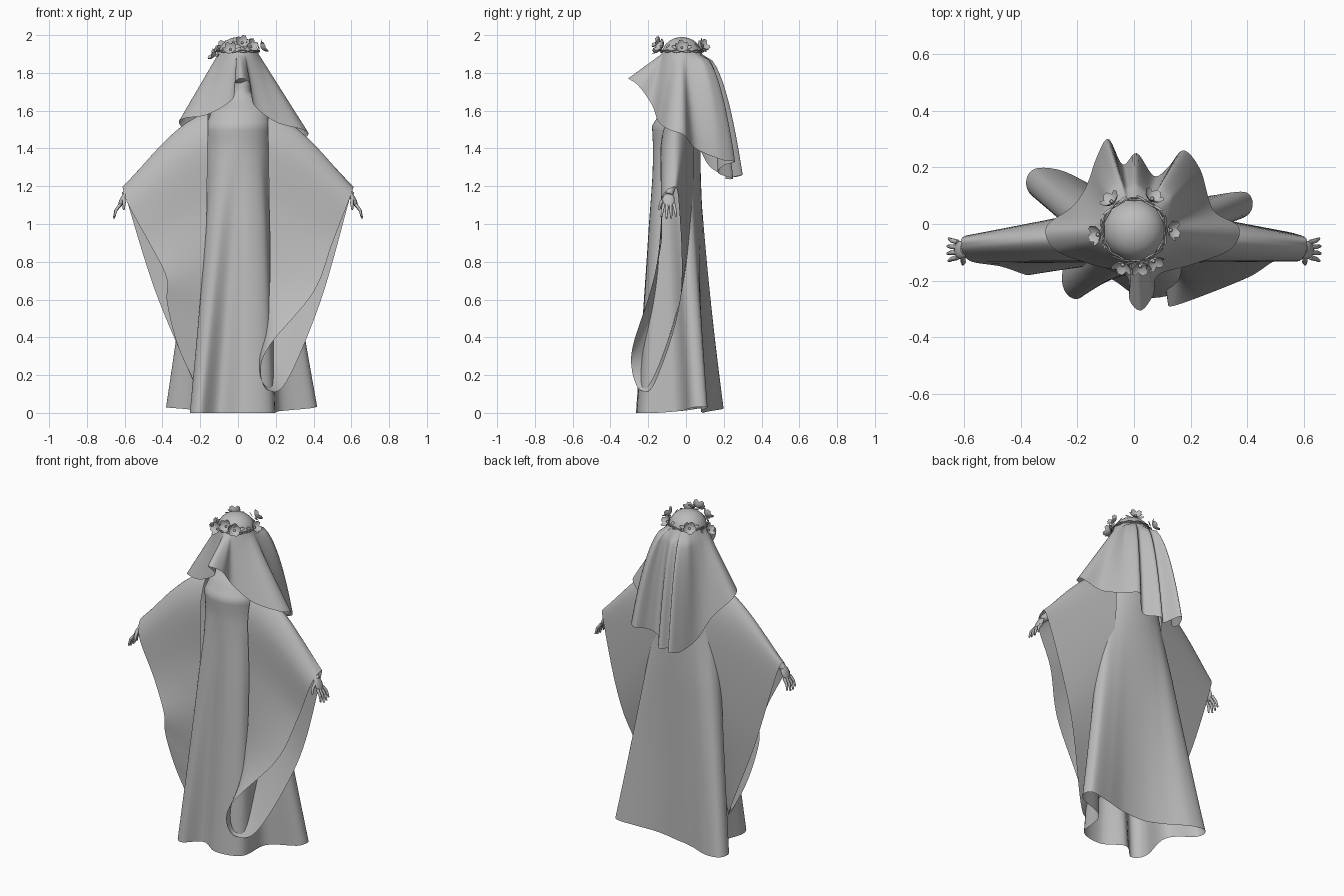
import bpy, bmesh, math
from mathutils import Vector, Matrix

if "Cube" in bpy.data.objects:
    bpy.data.objects.remove(bpy.data.objects["Cube"])

grey = bpy.data.materials.new("stone grey")
grey.use_nodes = True
grey.diffuse_color = (0.5, 0.5, 0.5, 1)
grey.node_tree.nodes["Principled BSDF"].inputs["Base Color"].default_value = grey.diffuse_color


def finish(name, bm, angle=60):
    bmesh.ops.recalc_face_normals(bm, faces=bm.faces)
    mesh = bpy.data.meshes.new(name)
    bm.to_mesh(mesh)
    bm.free()
    mesh.materials.append(grey)
    obj = bpy.data.objects.new(name, mesh)
    bpy.context.collection.objects.link(obj)
    bpy.ops.object.select_all(action='DESELECT')
    bpy.context.view_layer.objects.active = obj
    obj.select_set(True)
    bpy.ops.object.shade_smooth_by_angle(angle=math.radians(angle))


def smooth_loop(points, steps=8):
    """Closed smooth curve through the control points."""
    pts = [Vector(p) for p in points]
    out = []
    for i in range(len(pts)):
        a, b, c, d = (pts[(i + k) % len(pts)] for k in (-1, 0, 1, 2))
        for j in range(steps):
            t = j / steps
            out.append(b + (c - a) * t / 2 + (2 * a - 5 * b + 4 * c - d) * t**2 / 2
                       + (3 * b - a - 3 * c + d) * t**3 / 2)
    return out


def loft(bm, rings, cap_start=False, cap_end=False):
    rows = [[bm.verts.new(p) for p in ring] for ring in rings]
    n = len(rows[0])
    for low, high in zip(rows, rows[1:]):
        for i in range(n):
            k = (i + 1) % n
            bm.faces.new((low[i], low[k], high[k], high[i]))
    if cap_start:
        bm.faces.new(rows[0][::-1])
    if cap_end:
        bm.faces.new(rows[-1])


def tube(bm, path, radii, sides=10):
    path = [Vector(p) for p in path]
    rings = []
    for i, p in enumerate(path):
        along = path[min(i + 1, len(path) - 1)] - path[max(i - 1, 0)]
        turn = along.to_track_quat('Z', 'Y')
        rings.append([p + turn @ Vector((math.cos(a), math.sin(a), 0)) * radii[i]
                      for a in (math.tau * k / sides for k in range(sides))])
    loft(bm, rings, True, True)


def ball(bm, centre, size, turn=Matrix(), detail=16):
    bmesh.ops.create_uvsphere(bm, u_segments=detail, v_segments=detail // 2, radius=1,
                              matrix=Matrix.Translation(centre) @ turn @ Matrix.Diagonal((*size, 1)))


# Gown: oval body that opens into a wavy hem, flaring from higher up at the back
hem = smooth_loop([(.40, .03, 0), (.40, .11, 0), (.27, .10, 0), (.14, .08, 0), (0, .09, 0),
                   (-.13, .13, 0), (-.26, .19, 0), (-.36, .19, 0), (-.37, .11, 0), (-.23, 0, 0),
                   (-.255, -.2, 0), (-.2, -.265, 0), (-.1, -.19, 0), (.03, -.26, 0),
                   (.18, -.22, 0), (.22, -.04, 0)])
# height, half width, half depth, centre y
body = [(0, .18, .13, -.05), (1.0, .175, .13, -.05), (1.25, .165, .125, -.05), (1.42, .165, .125, -.05),
        (1.52, .17, .125, -.055), (1.6, .15, .095, -.035), (1.66, .085, .06, -.01),
        (1.7, .045, .045, 0), (1.8, .04, .04, 0)]
rings = []
for lower, upper in zip(body, body[1:]):
    steps = 12 if lower[0] == 0 else 4
    for j in range(steps):
        z, rx, ry, cy = Vector(lower).lerp(Vector(upper), j / steps)
        ring = []
        for i, h in enumerate(hem):
            a = math.tau * i / len(hem)
            rear = min(1, max(0, h.y + .15) / .2)
            flare = max(0, 1 - z / (1.4 + .13 * rear)) ** 1.05
            oval = Vector((rx * math.cos(a) + .1 * max(0, z - 1.5), cy + ry * math.sin(a), z))
            p = oval.lerp(h, flare)
            p.z = z + .03 * flare ** 4 * rear * abs(h.x) / .4
            ring.append(p)
        rings.append(ring)
bm = bmesh.new()
loft(bm, rings, cap_end=True)
finish("gown", bm)

# Bell sleeves: armhole loop lofted out to the long open cuff
shoulder = [(.16, -.04, 1.6), (.16, -.13, 1.45), (.165, -.13, 1.1), (.17, -.15, .75)]
back_seam = [(.19, .02, .9), (.16, .04, 1.4)]
left_hole = shoulder + [(.15, -.19, .45), (.11, -.2, .32), (.1, -.17, .24), (.16, -.06, .5)] + back_seam
right_hole = shoulder + [(.19, -.13, .45), (.19, -.12, .3), (.19, -.1, .22), (.2, -.04, .5)] + back_seam
left_cuff = [(.61, -.08, 1.19), (.585, -.13, 1.12), (.5, -.13, .9), (.4, -.19, .64), (.17, -.28, .36),
             (.12, -.285, .22), (.16, -.24, .12), (.26, -.16, .17), (.44, -.03, .6), (.59, -.04, 1.13)]
right_cuff = [(.61, -.08, 1.19), (.58, -.13, 1.1), (.47, -.15, .9), (.38, -.18, .72), (.375, -.17, .58),
              (.32, -.14, .36), (.23, -.11, .16), (.26, -.07, .22), (.44, -.04, .65), (.59, -.04, 1.13)]
for side, label, hole, cuff in ((1, "left", left_hole, left_cuff), (-1, "right", right_hole, right_cuff)):
    inner, outer = smooth_loop(hole), smooth_loop(cuff)
    rings = []
    for j in range(17):
        t = j / 16
        ring = []
        for p, q in zip(inner, outer):
            r = p.lerp(q, t)
            r.z += .055 * math.sin(math.pi * t) * min(1, max(0, (r.z - .9) / .6))
            ring.append(Vector((side * r.x, r.y, r.z)))
        rings.append(ring)
    bm = bmesh.new()
    loft(bm, rings)
    finish(label + "_sleeve", bm)

    # Forearm and hand with spread fingers
    bm = bmesh.new()
    tube(bm, [(side * .4, -.06, 1.35), (side * .56, -.08, 1.19), (side * .6, -.09, 1.15)],
         (.03, .025, .02))
    lean = Matrix.Rotation(side * -.45, 4, 'Y')
    ball(bm, (side * .612, -.092, 1.127), (.014, .032, .045), lean)
    for k in range(4):
        y = -.118 + .018 * k
        reach = 1 - .12 * abs(k - 1.4)
        tip = Vector((side * (.625 + .035 * reach), y - .012 + .008 * k, 1.105 - .08 * reach))
        root = Vector((side * .622, y, 1.105))
        knuckle = root.lerp(tip, .5) + Vector((side * .007, 0, .004))
        tube(bm, [root, knuckle, tip], (.009, .008, .005), 8)
    tube(bm, [(side * .605, -.11, 1.14), (side * .603, -.135, 1.11), (side * .605, -.142, 1.075)],
         (.01, .009, .005), 8)
    finish(label + "_hand", bm)

# Head under the veil
bm = bmesh.new()
ball(bm, (.005, -.025, 1.86), (.085, .095, .115), detail=32)
finish("head", bm)

# Veil: dome over the head, draped to a folded edge with a forward peak
veil_edge = smooth_loop([
    (.37, -.01, 1.47), (.28, .05, 1.4), (.235, .19, 1.34), (.175, .26, 1.33), (.12, .2, 1.31), (.07, .17, 1.27),
    (.01, .25, 1.24), (-.04, .21, 1.24), (-.09, .3, 1.26), (-.13, .24, 1.25), (-.17, .13, 1.3),
    (-.22, .06, 1.42), (-.31, -.01, 1.53), (-.28, -.09, 1.56), (-.16, -.14, 1.58), (-.03, -.18, 1.66),
    (-.015, -.27, 1.75), (.025, -.305, 1.77), (.068, -.25, 1.73), (.085, -.18, 1.63), (.2, -.145, 1.54),
    (.34, -.09, 1.5)], 7)
centre = Vector((.002, -.022, 0))


def head_ring(radius, z):
    ring = []
    for p in veil_edge:
        out = Vector((p.x, p.y, 0)) - centre
        ring.append(centre + out.normalized() * radius + Vector((0, 0, z)))
    return ring


rings = [head_ring(.105 * math.sin(a), 1.9 + .09 * math.cos(a)) for a in (.06, .35, .65, .95, 1.25)]
start = head_ring(.107, 1.9)
for j in range(19):
    t = j / 18
    ring = []
    for p, q in zip(start, veil_edge):
        back = min(1, max(0, q.y / .18))
        spread = t ** (1 - .55 * back)
        ring.append(Vector((p.x + (q.x - p.x) * spread, p.y + (q.y - p.y) * spread, p.z + (q.z - p.z) * t)))
    rings.append(ring)
bm = bmesh.new()
loft(bm, rings, cap_start=True)
finish("veil", bm)

# Flower crown: twined stem, blossoms of cupped petals and leaves
bm = bmesh.new()
for phase in (0, math.pi):
    stem = []
    for k in range(49):
        a = math.tau * k / 48
        r = .111 + .004 * math.cos(6 * a + phase)
        stem.append((r * math.cos(a), -.022 + r * math.sin(a), 1.915 + .006 * math.sin(6 * a + phase)))
    tube(bm, stem, [.003] * len(stem), 6)
finish("crown_stem", bm)


def petal(bm, frame, length, width, curl):
    rows = []
    for i in range(6):
        t = i / 5
        half = width * math.sin(math.pi * (.08 + .84 * t)) ** .7
        rows.append([bm.verts.new(frame @ Vector((length * t, half * s, curl * t * t + .3 * half * s * s)))
                     for s in (-1, -.5, 0, .5, 1)])
    for a, b in zip(rows, rows[1:]):
        for k in range(4):
            bm.faces.new((a[k], a[k + 1], b[k + 1], b[k]))


blossoms = [(187, 1.89), (128, 1.93), (60, 1.94), (0, 1.93), (-58, 1.935), (-80, 1.955), (-108, 1.92)]
for n, (degrees, z) in enumerate(blossoms):
    a = math.radians(degrees)
    out = Vector((math.cos(a), math.sin(a), .6)).normalized()
    spot = Vector((.122 * math.cos(a), -.022 + .122 * math.sin(a), z))
    frame = Matrix.Translation(spot) @ out.to_track_quat('Z', 'Y').to_matrix().to_4x4()
    bm = bmesh.new()
    for k in range(5):
        petal(bm, frame @ Matrix.Rotation(math.tau * k / 5 + n, 4, 'Z'), .037, .019, .026)
    ball(bm, spot + out * .008, (.007, .007, .007), detail=8)
    for turn in (.3, math.pi - .3):
        petal(bm, frame @ Matrix.Rotation(turn, 4, 'Z') @ Matrix.Translation((.015, 0, -.012)), .04, .01, .006)
    finish("blossom_%d" % (n + 1), bm)
